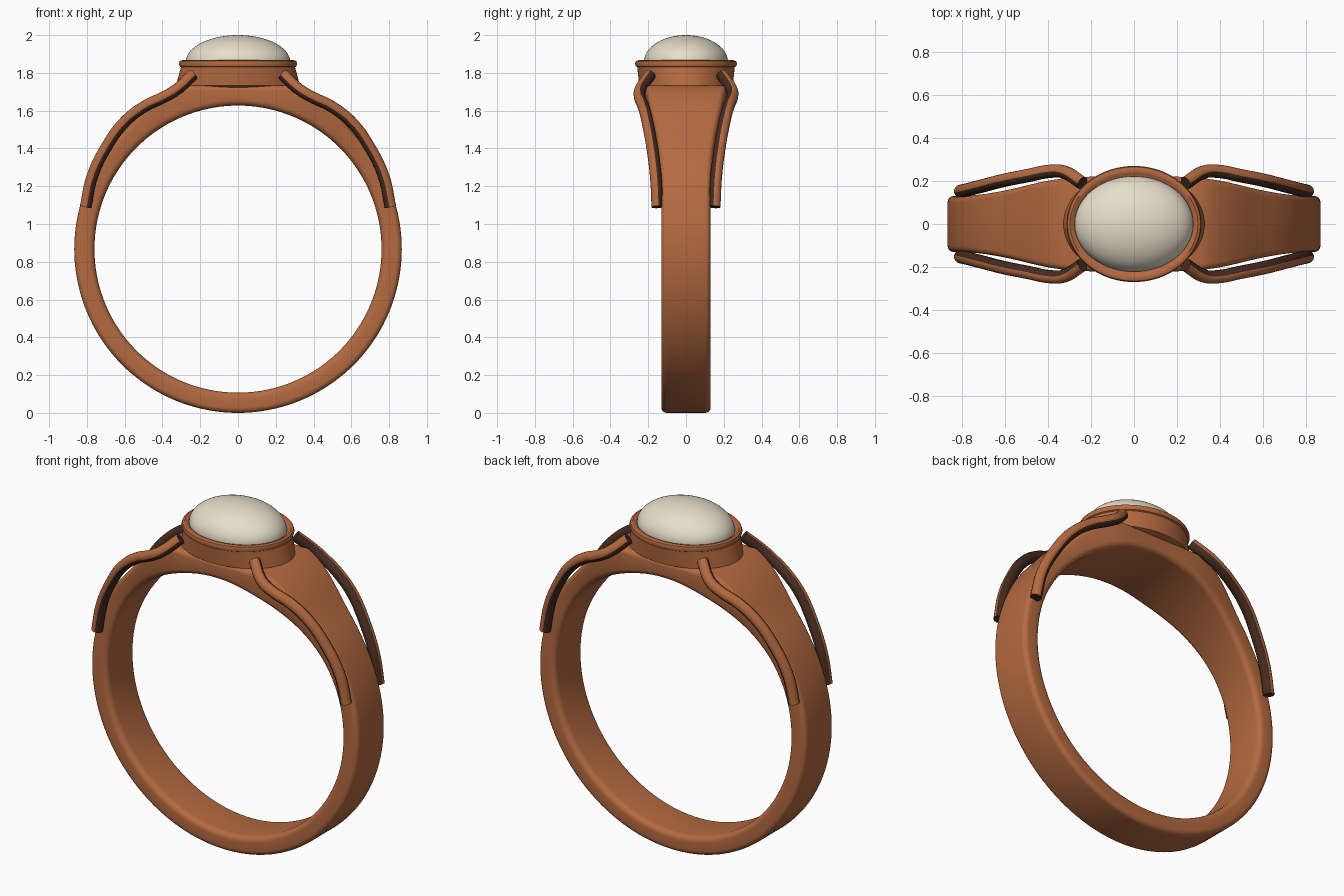
import bpy, bmesh, math
from mathutils import Vector

if "Cube" in bpy.data.objects:
    bpy.data.objects.remove(bpy.data.objects["Cube"])

def material(name, rgb):
    m = bpy.data.materials.new(name)
    m.diffuse_color = (*rgb, 1)
    m.use_nodes = True
    m.node_tree.nodes["Principled BSDF"].inputs["Base Color"].default_value = m.diffuse_color
    return m

COPPER = material("copper", (0.46, 0.145, 0.052))
DARK = material("dark bronze", (0.06, 0.024, 0.014))
CREAM = material("cream stone", (0.80, 0.73, 0.59))
R_OUT, R_IN, CZ = 0.867, 0.76, 0.867   # band radii and centre height


def smooth(ob, angle=40):
    bpy.ops.object.select_all(action='DESELECT')
    ob.select_set(True)
    bpy.context.view_layer.objects.active = ob
    bpy.ops.object.shade_smooth_by_angle(angle=math.radians(angle))


def loft(name, rings, mat, wrap=False, caps=False):
    """Skin a list of closed point rings."""
    bm = bmesh.new()
    vs = [[bm.verts.new(p) for p in r] for r in rings]
    n = len(rings[0])
    for i in range(len(vs) if wrap else len(vs) - 1):
        a, b = vs[i], vs[(i + 1) % len(vs)]
        for j in range(n):
            k = (j + 1) % n
            bm.faces.new((a[j], a[k], b[k], b[j]))
    if caps:
        bm.faces.new(vs[0])
        bm.faces.new(vs[-1])
    bmesh.ops.recalc_face_normals(bm, faces=bm.faces)
    me = bpy.data.meshes.new(name)
    bm.to_mesh(me)
    bm.free()
    me.materials.append(mat)
    ob = bpy.data.objects.new(name, me)
    bpy.context.collection.objects.link(ob)
    smooth(ob)
    return ob


def ease(u):
    u = min(1, max(0, u))
    return u * u * (3 - 2 * u)

# Band: rounded section swept round, wider and flat-topped under the bezel
def section(w, r_out):
    pts = []
    for cy, cr, r, a0 in ((1, r_out, 0.028, 0), (-1, r_out, 0.028, 90),
                          (-1, R_IN, 0.032, 180), (1, R_IN, 0.032, 270)):
        rc = cr - r if cr == r_out else cr + r
        for i in range(6):
            a = math.radians(a0 + 18 * i)
            pts.append((cy * (w - r) + r * math.cos(a), rc + r * math.sin(a)))
    return pts

rings = []
for i in range(144):
    t = 2 * math.pi * i / 144
    w, r_out = 0.13, R_OUT
    if math.cos(t) > 0:
        w += 0.09 * ease((0.85 - abs(math.sin(t)) * R_OUT) / 0.65)
        deg = math.degrees(abs(math.asin(math.sin(t))))
        flat = R_OUT * (1 / math.cos(math.radians(min(deg, 20))) - 1)
        r_out += flat * ease((46 - deg) / 26)
    rings.append([(r * math.sin(t), y, CZ + r * math.cos(t)) for y, r in section(w, r_out)])
loft("band", rings, COPPER, wrap=True)

# Bezel: oval cup with a rolled rim
def oval(rx, ry, z, n=96):
    return [(rx * math.cos(2 * math.pi * i / n), ry * math.sin(2 * math.pi * i / n), z)
            for i in range(n)]

cup = [(0.25, 0.19, 1.715), (0.328, 0.248, 1.734), (0.302, 0.258, 1.830),
       (0.309, 0.265, 1.834), (0.313, 0.270, 1.848), (0.309, 0.265, 1.862),
       (0.297, 0.252, 1.867), (0.283, 0.234, 1.862), (0.272, 0.218, 1.850)]
loft("bezel", [oval(*c) for c in cup], COPPER, caps=True)

# Stone: smooth oval dome
dome = []
for i in range(25):
    a = math.radians(-20 + 109 * i / 24)
    dome.append(oval(0.276 * math.cos(a), 0.222 * math.cos(a), 1.858 + 0.142 * math.sin(a)))
loft("stone", dome, CREAM, caps=True)

# Shoulder rails: four curved wires, copper outside and dark on the inward side
PATH = [(0.807, 0.152, 1.09), (0.772, 0.160, 1.25), (0.695, 0.180, 1.41), (0.60, 0.204, 1.54),
        (0.49, 0.226, 1.625), (0.40, 0.244, 1.668), (0.33, 0.243, 1.708), (0.24, 0.19, 1.79)]
for sx, side in ((-1, "left"), (1, "right")):
    for sy, face in ((-1, "front"), (1, "back")):
        cu = bpy.data.curves.new(f"{face}_{side}_rail", 'CURVE')
        cu.dimensions = '3D'
        cu.bevel_depth = 0.031
        cu.bevel_resolution = 6
        cu.use_fill_caps = True
        cu.resolution_u = 8
        sp = cu.splines.new('BEZIER')
        sp.bezier_points.add(len(PATH) - 1)
        for bp, (x, y, z) in zip(sp.bezier_points, PATH):
            bp.co = (sx * x, sy * y, z)
            bp.handle_left_type = bp.handle_right_type = 'AUTO'
        ob = bpy.data.objects.new(cu.name, cu)
        bpy.context.collection.objects.link(ob)
        bpy.ops.object.select_all(action='DESELECT')
        ob.select_set(True)
        bpy.context.view_layer.objects.active = ob
        bpy.ops.object.convert(target='MESH')
        ob = bpy.context.view_layer.objects.active
        ob.data.materials.clear()
        ob.data.materials.append(COPPER)
        ob.data.materials.append(DARK)
        for p in ob.data.polygons:
            radial = Vector((p.center.x, 0, p.center.z - CZ)).normalized()
            outward = (radial + Vector((0, sy, 0))).normalized()
            p.material_index = 1 if p.normal.dot(outward) < 0.5 else 0
        smooth(ob)
